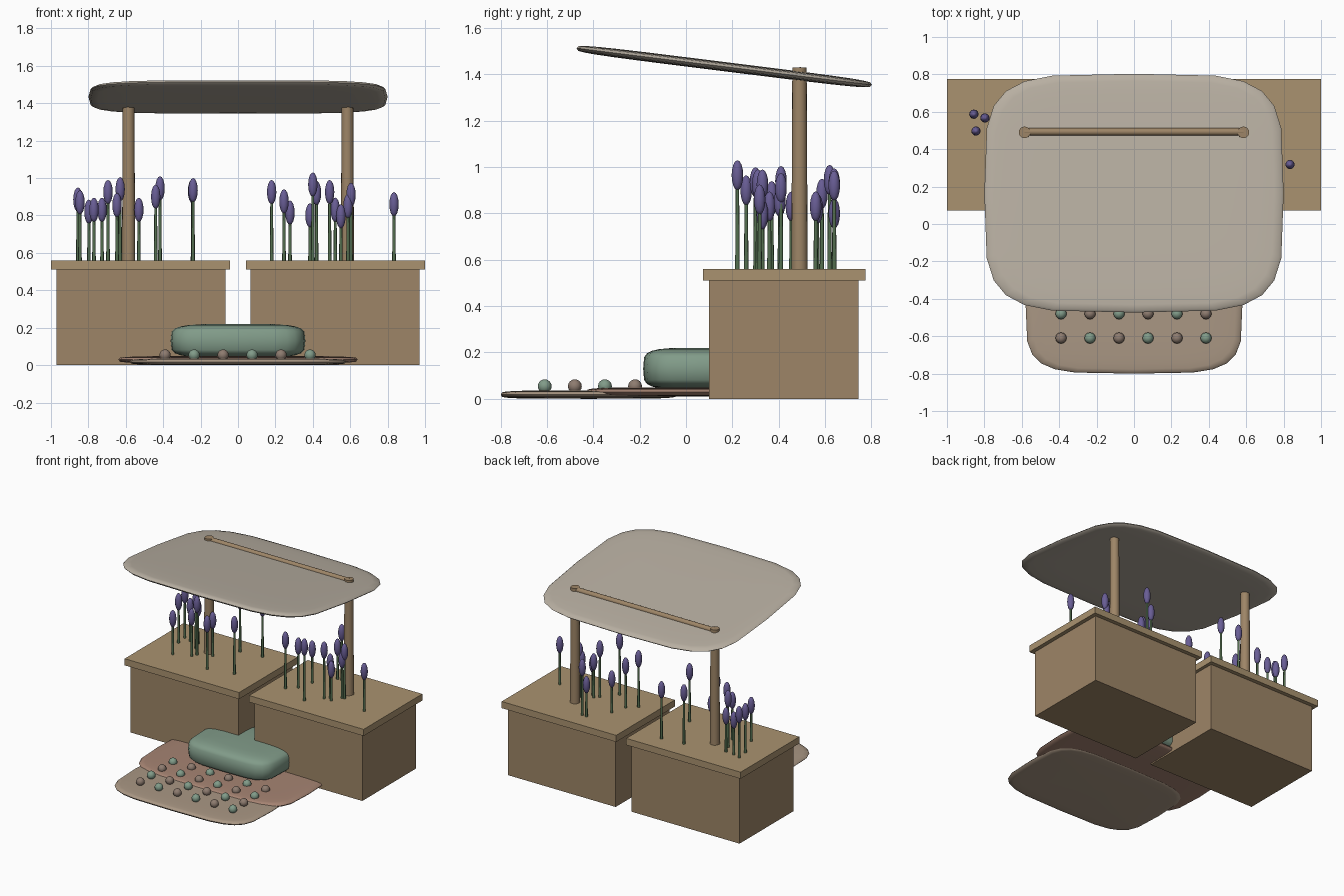
import bpy, bmesh, math
from mathutils import Matrix

if "Cube" in bpy.data.objects:
    bpy.data.objects.remove(bpy.data.objects["Cube"])


def material(name, rgb):
    m = bpy.data.materials.new(name)
    m.diffuse_color = (*rgb, 1)
    m.use_nodes = True
    m.node_tree.nodes["Principled BSDF"].inputs["Base Color"].default_value = m.diffuse_color
    return m


WOOD = material("wood", (0.34, 0.235, 0.135))
TRIM = material("trim_wood", (0.40, 0.29, 0.16))
CANVAS = material("canvas", (0.48, 0.43, 0.36))
SAND = material("sand_cloth", (0.40, 0.31, 0.23))
ROSE = material("rose_cloth", (0.38, 0.23, 0.17))
SAGE = material("sage", (0.22, 0.33, 0.25))
CLAY = material("clay", (0.27, 0.20, 0.16))
STEM = material("stem_green", (0.09, 0.16, 0.08))
BLOOM = material("bloom_violet", (0.14, 0.11, 0.30))


def finish(bm, name, mat, smooth=True):
    me = bpy.data.meshes.new(name)
    bm.to_mesh(me)
    bm.free()
    me.materials.append(mat)
    ob = bpy.data.objects.new(name, me)
    bpy.context.collection.objects.link(ob)
    if smooth:
        bpy.ops.object.select_all(action='DESELECT')
        ob.select_set(True)
        bpy.context.view_layer.objects.active = ob
        bpy.ops.object.shade_smooth_by_angle(angle=math.radians(50))
    return ob


def box(name, mat, lo, hi):
    bm = bmesh.new()
    bmesh.ops.create_cube(bm, size=1)
    for v in bm.verts:
        v.co = [(a + b) / 2 + c * (b - a) for a, b, c in zip(lo, hi, v.co)]
    return finish(bm, name, mat, False)


def spow(v, e):
    v = round(v, 5)
    return math.copysign(abs(v) ** e, v)


def pad(name, mat, center, half, tilt=0, e=0.45):
    """Rounded slab: a sphere squared off into a superellipsoid."""
    bm = bmesh.new()
    bmesh.ops.create_uvsphere(bm, u_segments=24, v_segments=12, radius=1)
    for v in bm.verts:
        x, y, z = v.co
        r = math.hypot(x, y)
        lon = math.atan2(y, x)
        k = spow(r, e)
        v.co = (half[0] * k * spow(math.cos(lon), e),
                half[1] * k * spow(math.sin(lon), e),
                half[2] * spow(z, e))
    ob = finish(bm, name, mat)
    ob.location = center
    ob.rotation_euler.x = tilt
    return ob


def rod(name, mat, center, length, r1, r2, sides=16, axis='Z'):
    bm = bmesh.new()
    bmesh.ops.create_cone(bm, cap_ends=True, segments=sides,
                          radius1=r1, radius2=r2, depth=length)
    if axis == 'X':
        bm.transform(Matrix.Rotation(math.pi / 2, 4, 'Y'))
    bm.transform(Matrix.Translation(center))
    return finish(bm, name, mat)


def ball(name, mat, center, radii, u=12, v=8):
    bm = bmesh.new()
    bmesh.ops.create_uvsphere(bm, u_segments=u, v_segments=v, radius=1)
    bm.transform(Matrix.Translation(center) @ Matrix.Diagonal((*radii, 1)))
    return finish(bm, name, mat)


# Planter boxes with overhanging lids, and the posts
for side, s in (("left", -1), ("right", 1)):
    a, b = sorted((s * 0.067, s * 0.97))
    box(side + "_planter", WOOD, (a, 0.1, 0), (b, 0.745, 0.51))
    a, b = sorted((s * 0.042, s))
    box(side + "_planter_lid", TRIM, (a, 0.073, 0.51), (b, 0.775, 0.56))
    rod(side + "_post", WOOD, (s * 0.585, 0.49, 0.715), 1.43, 0.038, 0.031)

# Canopy and its ridge bar
pad("canopy", CANVAS, (0, 0.165, 1.434), (0.80, 0.643, 0.02), math.radians(-7.1))
rod("ridge_bar", WOOD, (0, 0.493, 1.412), 1.17, 0.02, 0.02, 12, 'X')

# Ground mats and seat cushion
pad("front_mat", SAND, (0, -0.42, 0.018), (0.58, 0.38, 0.018))
pad("back_mat", ROSE, (0, -0.05, 0.029), (0.64, 0.38, 0.02))
pad("cushion", SAGE, (0, 0.075, 0.13), (0.36, 0.26, 0.09))

# Checkerboard of beads on the mats
for row in range(4):
    for col in range(6):
        ball(f"bead_{row}_{col}", SAGE if (row + col) % 2 else CLAY,
             (-0.39 + 0.155 * col, -0.61 + 0.13 * row, 0.054),
             (0.03, 0.03, 0.03))

# Flowers: x, y, height of bloom centre
left = [(-.856, .587, .885), (-.845, .497, .87), (-.797, .567, .82),
        (-.77, .32, .83), (-.727, .56, .83), (-.695, .49, .925),
        (-.647, .37, .855), (-.63, .41, .94), (-.53, .455, .83),
        (-.44, .26, .90), (-.417, .62, .945), (-.24, .30, .935),
        (-.243, .64, .93)]
right = [(.18, .31, .925), (.246, .37, .875), (.278, .49, .815),
         (.385, .64, .80), (.40, .222, .965), (.42, .64, .92),
         (.49, .33, .925), (.52, .36, .83), (.55, .33, .795),
         (.588, .405, .85), (.604, .41, .91), (.834, .318, .86)]
for i, (x, y, z) in enumerate(left + right):
    rod(f"stem_{i}", STEM, (x, y, (0.53 + z) / 2), z - 0.53, 0.010, 0.007, 8)
    ball(f"bloom_{i}", BLOOM, (x, y, z), (0.025, 0.025, 0.065))
